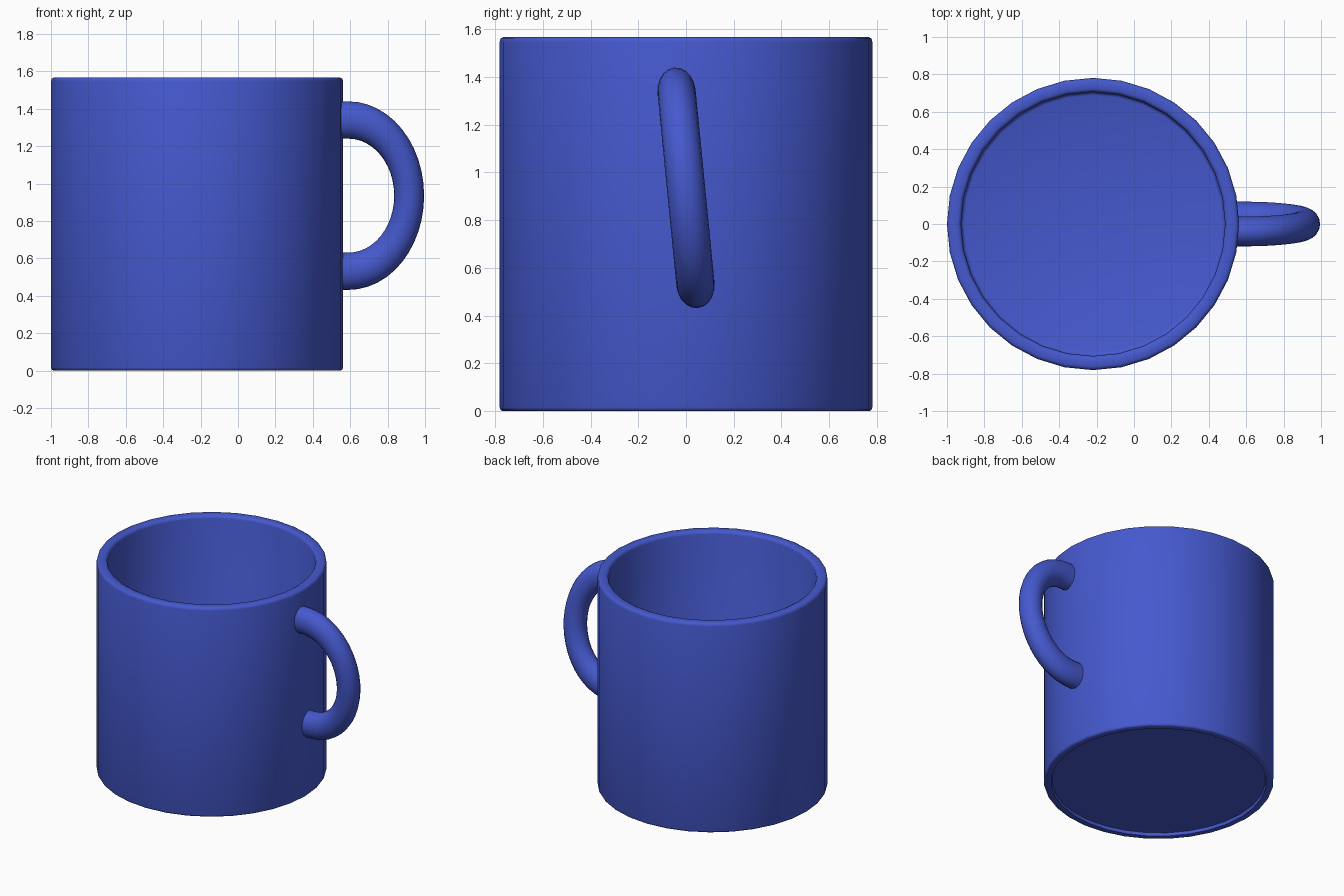
import bpy, bmesh, math
from mathutils import Matrix, Vector

if "Cube" in bpy.data.objects:
    bpy.data.objects.remove(bpy.data.objects["Cube"])

blue = bpy.data.materials.new("blue_glaze")
blue.diffuse_color = (0.06, 0.10, 0.62, 1)
blue.use_nodes = True
blue.node_tree.nodes["Principled BSDF"].inputs["Base Color"].default_value = blue.diffuse_color


def finish(name, bm, angle):
    bmesh.ops.recalc_face_normals(bm, faces=bm.faces)
    me = bpy.data.meshes.new(name)
    bm.to_mesh(me)
    bm.free()
    me.materials.append(blue)
    ob = bpy.data.objects.new(name, me)
    bpy.context.collection.objects.link(ob)
    bpy.ops.object.select_all(action='DESELECT')
    ob.select_set(True)
    bpy.context.view_layer.objects.active = ob
    bpy.ops.object.shade_smooth_by_angle(angle=math.radians(angle))
    return ob


def skin(bm, rings):
    """Bridge successive closed rings of points and cap both ends."""
    rows = [[bm.verts.new(p) for p in ring] for ring in rings]
    n = len(rows[0])
    for a, b in zip(rows, rows[1:]):
        for i in range(n):
            j = (i + 1) % n
            bm.faces.new((a[i], a[j], b[j], b[i]))
    bm.faces.new(rows[0])
    bm.faces.new(rows[-1])


# Cup body: recessed foot, straight wall, rounded lip and hollow inside
SIDES = 32
profile = [(0.726, 0.022), (0.731, 0.0), (0.768, 0.0), (0.777, 0.005), (0.781, 0.016),
           (0.781, 1.545), (0.777, 1.560), (0.764, 1.567), (0.724, 1.567),
           (0.711, 1.560), (0.706, 1.545), (0.706, 0.095), (0.700, 0.082), (0.688, 0.077)]
bm = bmesh.new()
skin(bm, [[(r * math.cos(2 * math.pi * i / SIDES), r * math.sin(2 * math.pi * i / SIDES), z)
           for i in range(SIDES)] for r, z in profile])
body = finish("cup_body", bm, 50)
body.location = (-0.219, 0, 0)

# Handle: half torus stretched in height and leaning slightly, ends sunk in the wall
R, r, STEPS, TUBE = 0.325, 0.08, 24, 20
path = [(math.pi / 2 - math.pi * k / STEPS, 0) for k in range(STEPS + 1)]
path = [(math.pi / 2, -0.07)] + path + [(-math.pi / 2, -0.07)]
place = (Matrix.Translation((0.59, 0, 0.935)) @ Matrix.Rotation(math.radians(5.6), 4, 'X')
         @ Matrix.Diagonal((1, 1, 1.25, 1)))
rings = []
for a, shift in path:
    out = Vector((math.cos(a), 0, math.sin(a)))
    rings.append([place @ (out * (R + r * math.cos(t)) + Vector((shift, r * math.sin(t), 0)))
                  for t in (2 * math.pi * i / TUBE for i in range(TUBE))])
bm = bmesh.new()
skin(bm, rings)
finish("handle", bm, 50)
